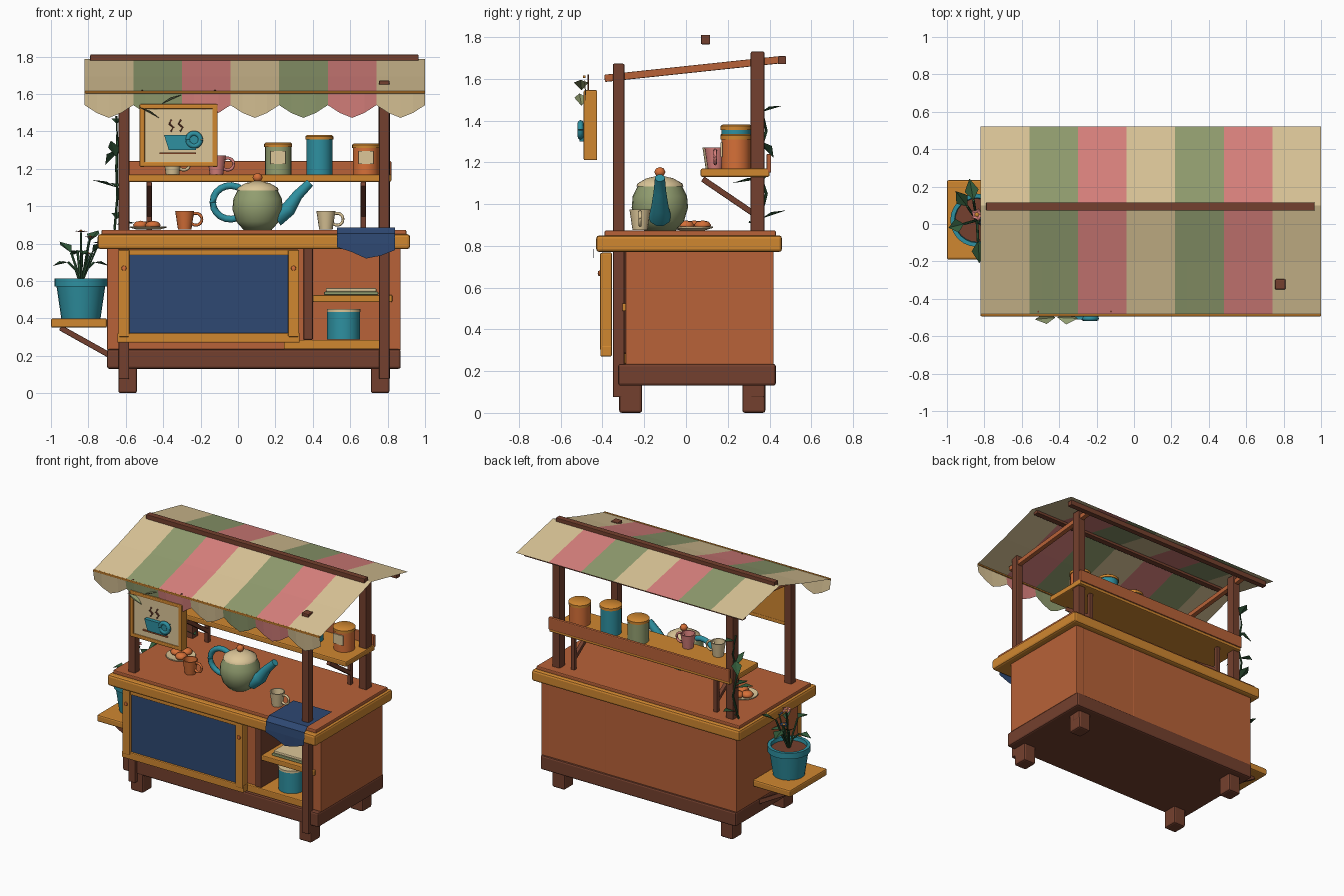
import bpy, bmesh, math
from mathutils import Vector, Matrix

if "Cube" in bpy.data.objects:
    bpy.data.objects.remove(bpy.data.objects["Cube"])

def material(name, r, g, b):
    m = bpy.data.materials.new(name)
    lin = [((c / 255 + 0.055) / 1.055) ** 2.4 for c in (r, g, b)]
    m.diffuse_color = (*lin, 1)
    m.use_nodes = True
    m.node_tree.nodes["Principled BSDF"].inputs["Base Color"].default_value = m.diffuse_color
    return m

CREAM = material("cream", 220, 198, 152)
SAGE = material("sage_green", 146, 158, 112)
PINK = material("dusty_pink", 218, 130, 126)
HONEY = material("honey_wood", 208, 135, 48)
TERRA = material("terracotta_wood", 184, 98, 56)
BROWN = material("dark_brown_wood", 116, 64, 46)
TEAL = material("teal", 46, 144, 160)
NAVY = material("navy", 46, 72, 114)
LEAF = material("leaf_green", 50, 90, 58)
ORANGE = material("orange_glaze", 214, 112, 56)

def finish(name, bm, mat, smooth=None, bevel=0, normals=True):
    if normals:
        bmesh.ops.recalc_face_normals(bm, faces=bm.faces)
    me = bpy.data.meshes.new(name)
    bm.to_mesh(me)
    bm.free()
    for m in (mat if isinstance(mat, list) else [mat]):
        me.materials.append(m)
    ob = bpy.data.objects.new(name, me)
    bpy.context.collection.objects.link(ob)
    if smooth:
        me.polygons.foreach_set("use_smooth", [True] * len(me.polygons))
        me.set_sharp_from_angle(angle=math.radians(smooth))
    if bevel:
        b = ob.modifiers.new("bevel", 'BEVEL')
        b.width, b.segments = bevel, 2
    return ob

def box(name, x0, x1, y0, y1, z0, z1, mat, bevel=0.006):
    bm = bmesh.new()
    bmesh.ops.create_cube(bm, size=1)
    for v in bm.verts:
        v.co = ((x0 + x1) / 2 + v.co.x * (x1 - x0), (y0 + y1) / 2 + v.co.y * (y1 - y0),
                (z0 + z1) / 2 + v.co.z * (z1 - z0))
    return finish(name, bm, mat, bevel=bevel)

def beam(name, a, b, w, mat):
    a, b = Vector(a), Vector(b)
    bm = bmesh.new()
    bmesh.ops.create_cube(bm, size=1)
    q = (b - a).to_track_quat('Z', 'Y').to_matrix()
    for v in bm.verts:
        v.co = (a + b) / 2 + q @ Vector((v.co.x * w, v.co.y * w, v.co.z * (b - a).length))
    return finish(name, bm, mat, bevel=0.004)

def lathe(name, profile, loc, mat, seg=24, smooth=40):
    bm = bmesh.new()
    vs = [bm.verts.new((r, 0, z)) for r, z in profile]
    es = [bm.edges.new(p) for p in zip(vs, vs[1:])]
    bmesh.ops.spin(bm, geom=vs + es, axis=(0, 0, 1), cent=(0, 0, 0), angle=2 * math.pi, steps=seg)
    bmesh.ops.remove_doubles(bm, verts=bm.verts, dist=1e-5)
    bmesh.ops.translate(bm, verts=bm.verts, vec=loc)
    return finish(name, bm, mat, smooth)

def tube(name, pts, radii, mat, seg=8):
    pts = [Vector(p) for p in pts]
    if not isinstance(radii, list):
        radii = [radii] * len(pts)
    bm = bmesh.new()
    rings = []
    for i, p in enumerate(pts):
        d = pts[min(i + 1, len(pts) - 1)] - pts[max(i - 1, 0)]
        q = d.to_track_quat('Z', 'Y').to_matrix()
        rings.append([bm.verts.new(p + q @ Vector((math.cos(k * math.tau / seg), math.sin(k * math.tau / seg), 0)) * radii[i])
                      for k in range(seg)])
    for r, s in zip(rings, rings[1:]):
        for k in range(seg):
            bm.faces.new((r[k], r[(k + 1) % seg], s[(k + 1) % seg], s[k]))
    bm.faces.new(rings[0])
    bm.faces.new(rings[-1])
    return finish(name, bm, mat, 50)

def arc(cx, y, cz, rx, rz, a0, a1, n=14):
    return [(cx + rx * math.cos(math.radians(a0 + (a1 - a0) * i / n)), y,
             cz + rz * math.sin(math.radians(a0 + (a1 - a0) * i / n))) for i in range(n + 1)]

def prism(name, pts, y0, y1, mat):
    bm = bmesh.new()
    f = bm.faces.new([bm.verts.new((x, y0, z)) for x, z in pts])
    g = bmesh.ops.extrude_face_region(bm, geom=[f])["geom"]
    bmesh.ops.translate(bm, verts=[v for v in g if isinstance(v, bmesh.types.BMVert)], vec=(0, y1 - y0, 0))
    return finish(name, bm, mat)

def leaf(name, base, direction, width, mat=LEAF):
    # folded diamond blade
    b, d = Vector(base), Vector(direction)
    s = d.cross(Vector((0, 0, 1))).normalized() * width / 2
    lift = Vector((0, 0, width * 0.2))
    bm = bmesh.new()
    v = [bm.verts.new(p) for p in (b, b + d * .45 + s + lift, b + d, b + d * .45 - s + lift, b + d * .5)]
    for f in ((0, 4, 1), (4, 2, 1), (0, 3, 4), (4, 3, 2)):
        bm.faces.new([v[i] for i in f])
    return finish(name, bm, mat)

# Base, feet and cabinet with open compartment on the right
box("plinth", -.70, .87, -.325, .43, .13, .235, BROWN, .012)
for x in (-.59, .76):
    for y in (-.265, .325):
        box("foot", x - .05, x + .05, y - .055, y + .055, 0, .15, BROWN, .012)
box("cabinet_left", -.70, .36, -.29, .42, .23, .78, TERRA)
box("cabinet_back", .35, .865, 0, .419, .23, .78, TERRA)
box("cabinet_right_wall", .80, .87, -.29, .42, .23, .78, TERRA)
box("compartment_floor", .245, .80, -.31, .02, .235, .285, HONEY)
box("compartment_divider", .35, .40, -.305, 0, .285, .78, BROWN)
box("compartment_shelf", .40, .825, -.305, .01, .487, .525, HONEY)
lathe("storage_tin", [(0, 0), (.088, 0), (.088, .15), (0, .15)], (.565, -.19, .286), TEAL)
lathe("storage_tin_lid", [(0, 0), (.09, 0), (.09, .015), (0, .015)], (.565, -.19, .435), CREAM)
box("folded_linen_lower", .46, .75, -.27, -.06, .525, .543, SAGE)
box("folded_linen_upper", .47, .74, -.265, -.07, .543, .562, CREAM)

# Counter
box("counter_rim", -.75, .92, -.43, .46, .77, .85, HONEY, .015)
box("counter_top", -.73, .90, -.39, .43, .845, .873, TERRA)

# Chalkboard front
box("chalkboard", -.60, .29, -.395, -.36, .30, .75, NAVY, 0)
box("chalkboard_rail_bottom", -.645, .33, -.41, -.355, .27, .322, HONEY)
box("chalkboard_rail_top", -.64, .325, -.405, -.355, .738, .768, HONEY)
for x in (-.61, .297):
    box("chalkboard_stile", x - .03, x + .03, -.412, -.355, .30, .765, HONEY)
    o = lathe("chalkboard_peg", [(0, 0), (.014, 0), (.012, .01), (0, .013)], (0, 0, 0), ORANGE, 12)
    o.matrix_world = Matrix.Translation((x, -.41, .668)) @ Matrix.Rotation(math.pi / 2, 4, 'X')

# Posts, rafters and roof bars
for x, top in ((-.61, 1.65), (.782, 1.672)):
    box("front_post", x - .028, x + .028, -.35, -.295, .075, top, BROWN)
    box("back_post", x - .03, x + .03, .31, .375, .075, 1.73, BROWN)
    beam("rafter", (x, -.39, 1.602), (x, .46, 1.692), .035, TERRA)
box("ridge_bar", -.79, .965, .072, .115, 1.765, 1.81, BROWN, .004)
box("back_roof_bar", -.79, .965, .44, .48, 1.67, 1.708, BROWN, .004)
beam("awning_front_trim", (-.82, -.487, 1.61), (1, -.487, 1.61), .013, HONEY)

# Striped awning with pointed valance
bm = bmesh.new()
drop = (0, .042, .068, .042)
rows = []
for c in range(29):
    x = -.82 + 1.82 * c / 28
    col = [(.52, 1.70), (.1, 1.787), (-.2, 1.692), (-.49, 1.61), (-.478, 1.54 - drop[c % 4])]
    rows.append([bm.verts.new((x, y, z)) for y, z in col])
for c in range(28):
    for k in range(4):
        f = bm.faces.new((rows[c][k], rows[c][k + 1], rows[c + 1][k + 1], rows[c + 1][k]))
        f.material_index = (c // 4) % 3
finish("striped_awning", bm, [CREAM, SAGE, PINK], normals=False)

# Upper shelf
box("upper_shelf", -.63, .82, .07, .40, 1.13, 1.17, HONEY, .008)
box("upper_shelf_back", -.63, .82, .385, .408, 1.15, 1.24, TERRA)
for x in (-.475, .67):
    beam("shelf_bracket", (x, .08, 1.12), (x, .33, .95), .028, BROWN)
    box("shelf_bracket_leg", x - .014, x + .014, .315, .343, .87, 1.13, BROWN, .003)

# Canisters
for x, h, m, lab in ((.215, .17, SAGE, 1), (.435, .21, TEAL, 0), (.685, .165, ORANGE, 1)):
    lathe("canister", [(0, 0), (.07, 0), (.07, h - .02), (0, h - .02)], (x, .24, 1.17), m)
    lathe("canister_lid", [(0, 0), (.075, 0), (.075, .018), (.066, .025), (0, .025)], (x, .24, 1.145 + h), HONEY)
    if lab:
        box("canister_label", x - .04, x + .04, .166, .175, 1.225, 1.295, CREAM, 0)

# Cups
def cup(x, y, z, m):
    lathe("cup", [(0, 0), (.036, 0), (.051, .1), (.044, .1), (.033, .015), (0, .015)], (x, y, z), m, 16)
    tube("cup_handle", arc(x + .06, y, z + .055, .032, .032, -140, 140), .008, m)

cup(-.285, -.14, .875, ORANGE)
cup(.47, -.22, .875, CREAM)
cup(-.115, .14, 1.17, PINK)
cup(-.35, .13, 1.17, CREAM)

# Teapot
P = (.105, -.125, .873)
lathe("teapot_body", [(0, 0), (.075, 0), (.115, .045), (.135, .11), (.13, .165), (.105, .215), (0, .22)], P, SAGE, 24, 60)
lathe("teapot_lid", [(0, .21), (.113, .21), (.108, .225), (.065, .25), (0, .265)], P, CREAM, 24, 60)
lathe("teapot_knob", [(0, .255), (.018, .262), (.027, .28), (.018, .298), (0, .304)], P, ORANGE, 16, 70)
tube("teapot_spout", [(.20, -.125, .94), (.27, -.125, .985), (.32, -.125, 1.06), (.385, -.125, 1.125)],
     [.055, .042, .03, .024], TEAL, 10)
tube("teapot_handle", arc(-.04, -.125, 1.02, .095, .09, 50, 310), .019, TEAL, 10)

# Plate with buns
lathe("plate", [(0, 0), (.06, 0), (.1, .012), (.098, .018), (.055, .008), (0, .008)], (-.48, .03, .874), CREAM)
for x, y in ((-.52, .04), (-.455, .0), (-.47, .08)):
    lathe("bun", [(0, 0), (.035, .003), (.042, .018), (.028, .034), (0, .04)], (x, y, .882), ORANGE, 14, 70)

# Navy cloth draped over the counter edge
bm = bmesh.new()
cols = []
for i, tip in enumerate((.78, .755, .72, .735, .765)):
    x = .53 + .31 * i / 4
    cols.append([bm.verts.new((x, y, z)) for y, z in ((-.12, .886), (-.40, .886), (-.436, .855), (-.441, .80), (-.442, tip))])
for a, b in zip(cols, cols[1:]):
    for k in range(4):
        bm.faces.new((a[k], a[k + 1], b[k + 1], b[k]))
finish("draped_cloth", bm, NAVY, normals=False)

# Hanging sign with cup picture
box("sign_back", -.52, -.115, -.46, -.428, 1.22, 1.535, HONEY)
box("sign_panel", -.50, -.135, -.482, -.458, 1.235, 1.52, CREAM, 0)
for x in (-.512, -.123):
    box("sign_frame_side", x - .014, x + .014, -.49, -.425, 1.21, 1.545, HONEY)
    tube("sign_hanger", [(x, -.468, 1.62), (x, -.468, 1.54)], .005, BROWN, 6)
for z in (1.224, 1.532):
    box("sign_frame_rail", -.524, -.11, -.49, -.425, z - .013, z + .013, HONEY)
prism("sign_cup", [(-.395, 1.38), (-.37, 1.30), (-.225, 1.30), (-.205, 1.38)], -.51, -.482, TEAL)
tube("sign_cup_handle", arc(-.235, -.505, 1.355, .034, .034, 0, 360, 18), .014, TEAL)
box("sign_saucer", -.42, -.225, -.492, -.482, 1.28, 1.288, TERRA, 0)
for x in (-.36, -.31):
    tube("sign_steam", [(x, -.486, 1.40), (x + .015, -.486, 1.42), (x - .008, -.486, 1.44), (x + .005, -.486, 1.462)], .006, BROWN, 6)
leaf("sign_leaf", (-.41, -.5, 1.545), (.11, -.005, .05), .07, SAGE)
leaf("sign_leaf", (-.42, -.5, 1.47), (-.11, -.01, .06), .06, SAGE)

# Side tray with potted plant
box("plant_tray", -1, -.70, -.19, .235, .35, .40, HONEY, .01)
for y in (-.1, .145):
    beam("tray_brace", (-.95, y, .35), (-.69, y, .205), .03, BROWN)
C = (-.84, .02, .40)
lathe("plant_pot", [(0, 0), (.105, 0), (.13, .17), (.142, .17), (.142, .212), (.12, .212), (.115, .18), (0, .18)], C, TEAL)
lathe("pot_soil", [(0, .19), (.118, .188)], C, BROWN)
for i in range(7):
    a = i * 2.4
    dx, dy = math.cos(a) * .07, math.sin(a) * .11
    h = .70 + .03 * (i % 4) + .02 * (i % 2)
    tube("plant_stem", [(-.84, .02, .58), (-.84 + dx * .4, .02 + dy * .4, .66), (-.84 + dx, .02 + dy, h)], .007, LEAF, 6)
    leaf("plant_leaf", (-.84 + dx, .02 + dy, h), (dx * 1.2, dy * 1.1, .06 if i % 2 else -.02), .075)
for x, y, z, m in ((-.79, -.03, .83, PINK), (-.84, .05, .86, PINK), (-.745, .0, .80, NAVY), (-.80, .02, .74, NAVY)):
    tube("flower_stem", [(-.84, .02, .58), (x, y, z)], .005, LEAF, 6)
    lathe("flower_centre", [(0, .0), (.012, .006), (0, .016)], (x, y, z), HONEY, 8)
    for k in range(5):
        leaf("flower_petal", (x, y, z), (.036 * math.cos(k * 1.257), .036 * math.sin(k * 1.257), .006), .03, m)

# Vine on the back left post
tube("vine_stem", [(-.66, .34, .875), (-.645, .385, 1.05), (-.65, .34, 1.2), (-.645, .385, 1.35), (-.65, .36, 1.48)], .007, LEAF, 6)
for z, dx, dy, dz in ((.93, .02, .12, .04), (.90, .10, -.06, .01), (1.10, -.13, -.02, .04), (1.12, .0, -.14, -.02),
                      (1.26, -.03, -.06, .09), (1.30, -.06, .06, -.08), (1.44, .02, .1, .03)):
    leaf("vine_leaf", (-.65, .36, z), (dx, dy, dz), .07)
